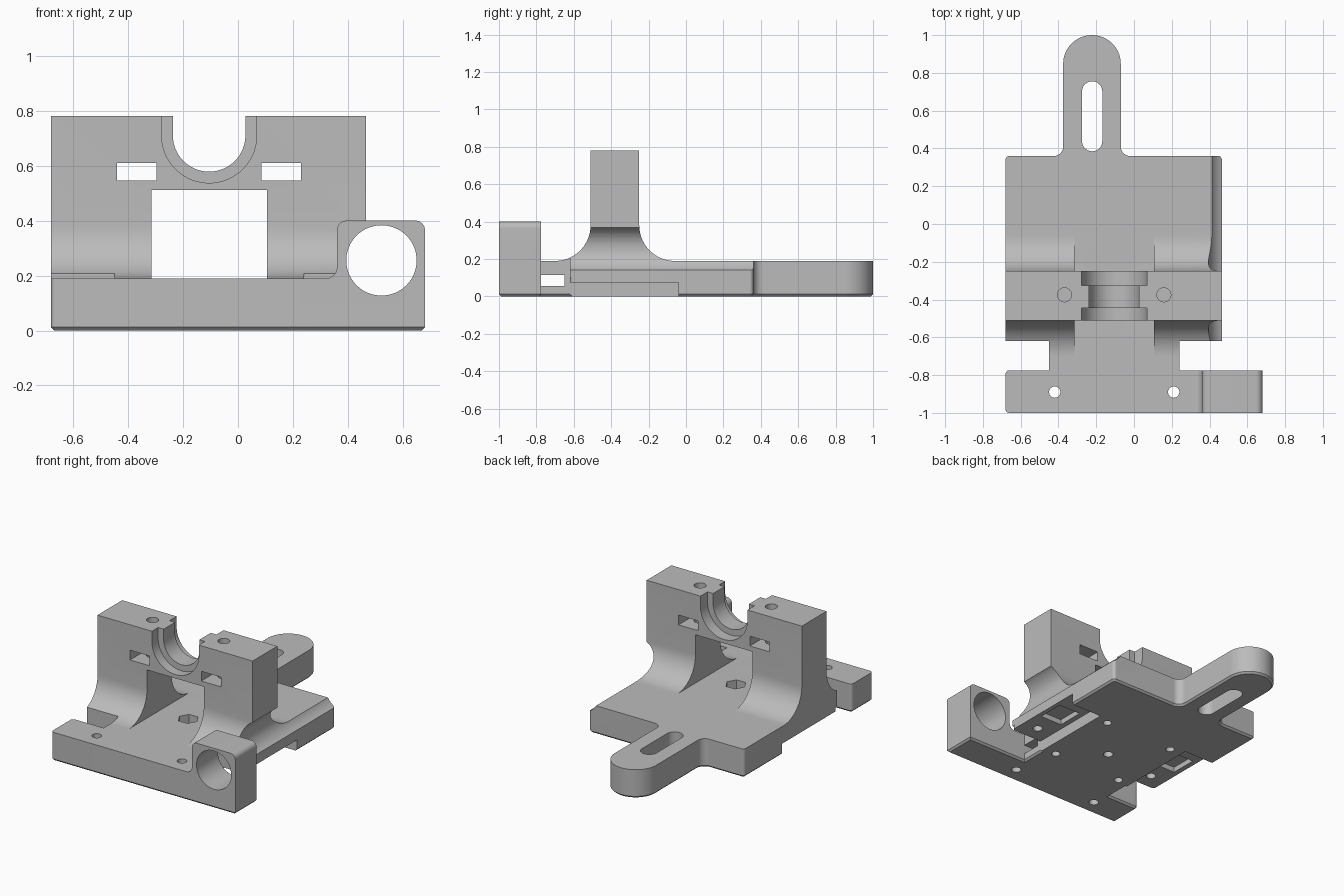
import bpy, bmesh, math
from mathutils import Vector

if "Cube" in bpy.data.objects:
    bpy.data.objects.remove(bpy.data.objects["Cube"])

grey = bpy.data.materials.new("plain grey")
grey.use_nodes = True
grey.diffuse_color = (0.5, 0.5, 0.5, 1)
grey.node_tree.nodes["Principled BSDF"].inputs["Base Color"].default_value = (0.5, 0.5, 0.5, 1)


def rounded(corners, steps=14):
    """Outline from (u, v, radius) corners; right-angled corners may be rounded."""
    points = []
    for i, (u, v, r) in enumerate(corners):
        p = Vector((u, v))
        if not r:
            points.append(p)
            continue
        before = (p - Vector(corners[i - 1][:2])).normalized()
        after = (Vector(corners[(i + 1) % len(corners)][:2]) - p).normalized()
        centre = p + (after - before) * r
        for k in range(steps + 1):
            t = math.pi / 2 * k / steps
            points.append(centre + (before * math.sin(t) - after * math.cos(t)) * r)
    return points


def prism(name, outline, axis, low, high, chamfer=0):
    """Extrude an outline along an axis; the outline uses the other two axes in order."""
    place = {"x": lambda p, d: (d, p[0], p[1]),
             "y": lambda p, d: (p[0], d, p[1]),
             "z": lambda p, d: (p[0], p[1], d)}[axis]
    bm = bmesh.new()
    bottom = bm.faces.new([bm.verts.new(place(p, low)) for p in outline])
    rim = list(bottom.edges)
    new = bmesh.ops.extrude_face_region(bm, geom=[bottom], use_keep_orig=True)["geom"]
    shift = Vector(place((0, 0), high - low))
    bmesh.ops.translate(bm, vec=shift, verts=[v for v in new if isinstance(v, bmesh.types.BMVert)])
    bmesh.ops.recalc_face_normals(bm, faces=bm.faces)
    if chamfer:
        bmesh.ops.bevel(bm, geom=rim, offset=chamfer, segments=1, affect="EDGES")
    mesh = bpy.data.meshes.new(name)
    bm.to_mesh(mesh)
    bm.free()
    mesh.materials.append(grey)
    obj = bpy.data.objects.new(name, mesh)
    bpy.context.collection.objects.link(obj)
    return obj


def rect(u0, u1, v0, v1, r=0):
    return rounded([(u0, v0, r), (u1, v0, r), (u1, v1, r), (u0, v1, r)])


def disc(u, v, r, sides=40):
    return [(u + r * math.cos(2 * math.pi * k / sides),
             v + r * math.sin(2 * math.pi * k / sides)) for k in range(sides)]


# Base plate with front bar, neck and rear tab
body = prism("mount_body", rounded([
    (-.68, -1, .02), (.68, -1, 0), (.68, -.775, 0), (.24, -.775, 0),
    (.24, -.62, 0), (.465, -.62, .02), (.465, .36, .02), (-.07, .36, .05),
    (-.07, 1, .152), (-.375, 1, .152), (-.375, .36, .05), (-.68, .36, .02),
    (-.68, -.62, .02), (-.45, -.62, 0), (-.45, -.775, 0), (-.68, -.775, .02)]),
    "z", 0, .19, chamfer=.012)


def combine(part, operation):
    mod = body.modifiers.new(part.name, "BOOLEAN")
    mod.operation, mod.solver, mod.object = operation, "EXACT", part
    bpy.context.view_layer.objects.active = body
    bpy.ops.object.modifier_apply(modifier=mod.name)
    bpy.data.objects.remove(part)


def cut(name, outline, axis, low, high):
    combine(prism(name, outline, axis, low, high), "DIFFERENCE")


# Upright tower flowing into the plate
combine(prism("tower", rounded([
    (-.72, .1, 0), (-.72, .19, 0), (-.51, .19, .19), (-.51, .78, 0), (-.25, .78, 0),
    (-.25, .19, .19), (-.04, .19, 0), (-.04, .1, 0)]), "x", -.68, .465), "UNION")

# Rod guide block
combine(prism("rod_block", rounded([
    (.3, .1, 0), (.3, .19, 0), (.36, .19, .04), (.36, .4, .035), (.68, .4, .035),
    (.68, .1, 0)]), "y", -1, -.775), "UNION")

# Side notches and the recesses under both edges
for x0, x1 in ((-.8, -.45), (.24, .8)):
    cut("notch", rect(x0, x1, -.775, -.62), "z", .05 - .1, .5 if x0 < 0 else .39)
    cut("under_recess", rect(x0, x1, -.7, -.04), "z", -.1, .075)

# Rod bore, which also relieves the tower edge
cut("rod_bore", disc(.522, .255, .128, 64), "y", -1.2, .6)

# Arch opening and stepped bearing saddle
MID = -.105
cut("arch", rect(-.315, .105, .19, .512), "y", -.9, .1)


def saddle(r):
    return rounded([(MID - r, .9, 0), (MID - r, .71 - r, r * .999),
                    (MID + r, .71 - r, r * .999), (MID + r, .9, 0)], 20)


cut("saddle", saddle(.132), "y", -.6, -.2)
cut("front_step", saddle(.173), "y", -.6, -.445)
cut("rear_step", saddle(.173), "y", -.325, -.2)

# Nut slots and clamp screw holes
for side in (-1, 1):
    x = MID + side * .263
    cut("nut_slot", rect(x - .072, x + .072, .545, .61), "y", -.6, -.2)
    cut("clamp_hole", disc(x, -.375, .037), "z", .5, .9)

# Strap tunnel through the neck
cut("strap_tunnel", rect(-.775, -.65, .055, .115), "x", -.6, .4)

# Hex nut seat with bore
cut("hex_seat", disc(MID, -.375, .065, 6), "z", .1, .3)
cut("hex_bore", disc(MID, -.375, .03), "z", -.1, .2)

# Rear tab slot and front bar holes
cut("tab_slot", rect(-.275, -.168, .385, .755, .053), "z", -.1, .3)
for side in (-1, 1):
    cut("bar_hole", disc(MID + side * .315, -.89, .03), "z", -.1, .3)
    # Blind holes and pockets in the underside
    for y in (-.58, -.08):
        cut("blind_hole", disc(MID + side * .255, y, .027), "z", -.1, .05)
    edge = MID + side * .46
    cut("recess_hole", disc(edge, -.51, .03), "z", 0, .13)
    cut("recess_pocket", rect(edge - .08, edge + .08, -.38, -.2), "z", 0, .11)

# Smooth the rounded surfaces, keep edges sharp
for obj in bpy.context.selected_objects:
    obj.select_set(False)
body.select_set(True)
bpy.context.view_layer.objects.active = body
bpy.ops.object.shade_smooth_by_angle(angle=math.radians(30))
